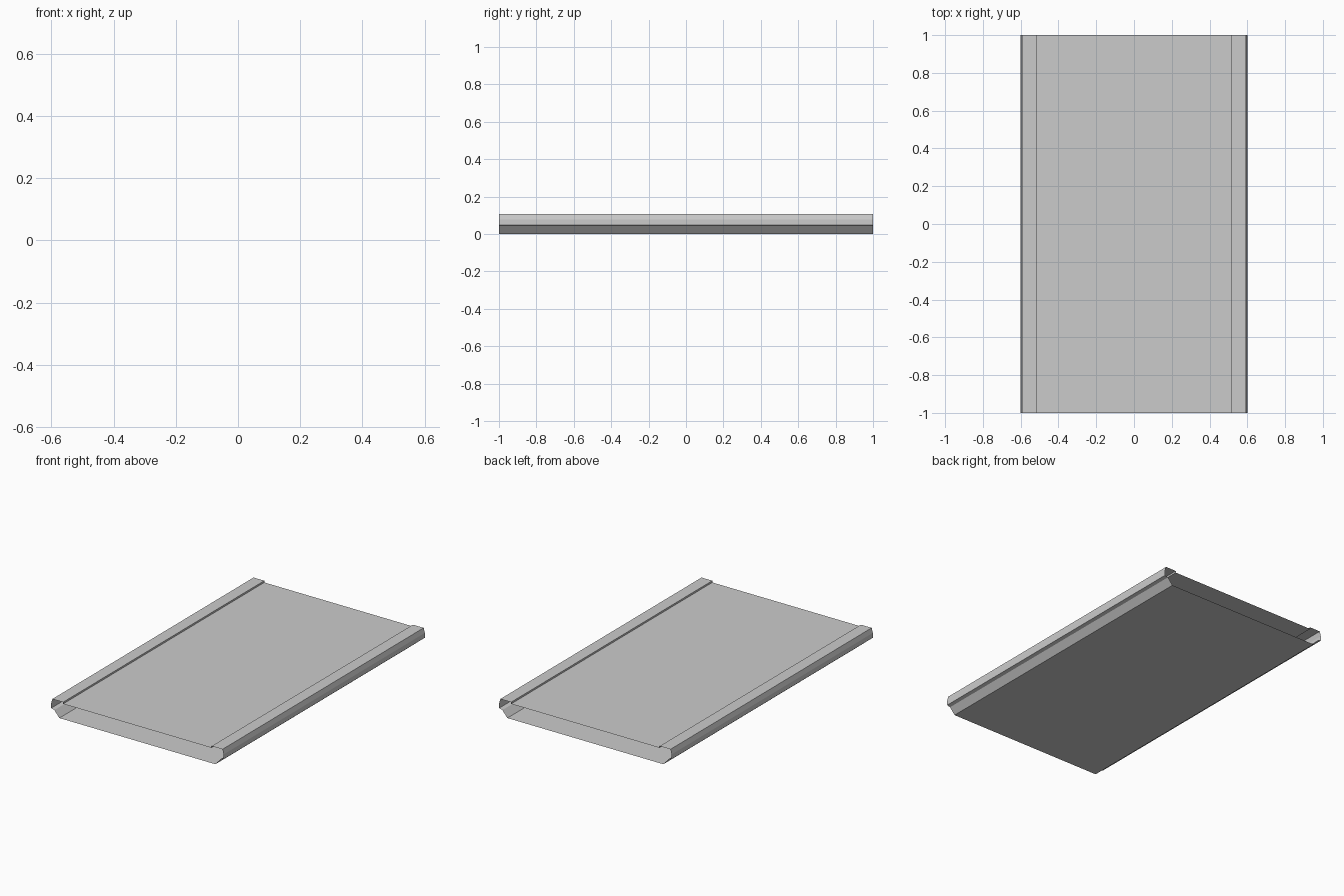
import bpy, bmesh

if "Cube" in bpy.data.objects:
    bpy.data.objects.remove(bpy.data.objects["Cube"])

LENGTH = 2.0


def sheet(name, profile):
    """Open, zero-thickness sheet: an x-z profile swept along y."""
    bm = bmesh.new()
    back = [bm.verts.new((x, LENGTH / 2, z)) for x, z in profile]
    front = [bm.verts.new((x, -LENGTH / 2, z)) for x, z in profile]
    for i in range(len(profile) - 1):
        bm.faces.new((back[i], back[i + 1], front[i + 1], front[i]))
    mesh = bpy.data.meshes.new(name)
    bm.to_mesh(mesh)
    bm.free()
    obj = bpy.data.objects.new(name, mesh)
    bpy.context.collection.objects.link(obj)
    return obj


# Right edge profile: sloped underside, small ledge, outer wall, top lip, step
rail = [(0.543, 0.0), (0.578, 0.041), (0.60, 0.047), (0.60, 0.077),
        (0.592, 0.107), (0.517, 0.107), (0.517, 0.096)]

sheet("right_rail", rail)
sheet("left_rail", [(-x, z) for x, z in reversed(rail)])

# Flat panels between the rails
bottom_x, bottom_z = rail[0]
top_x, top_z = rail[-1]
sheet("bottom_panel", [(-bottom_x, bottom_z), (bottom_x, bottom_z)])
sheet("top_panel", [(top_x, top_z), (-top_x, top_z)])
